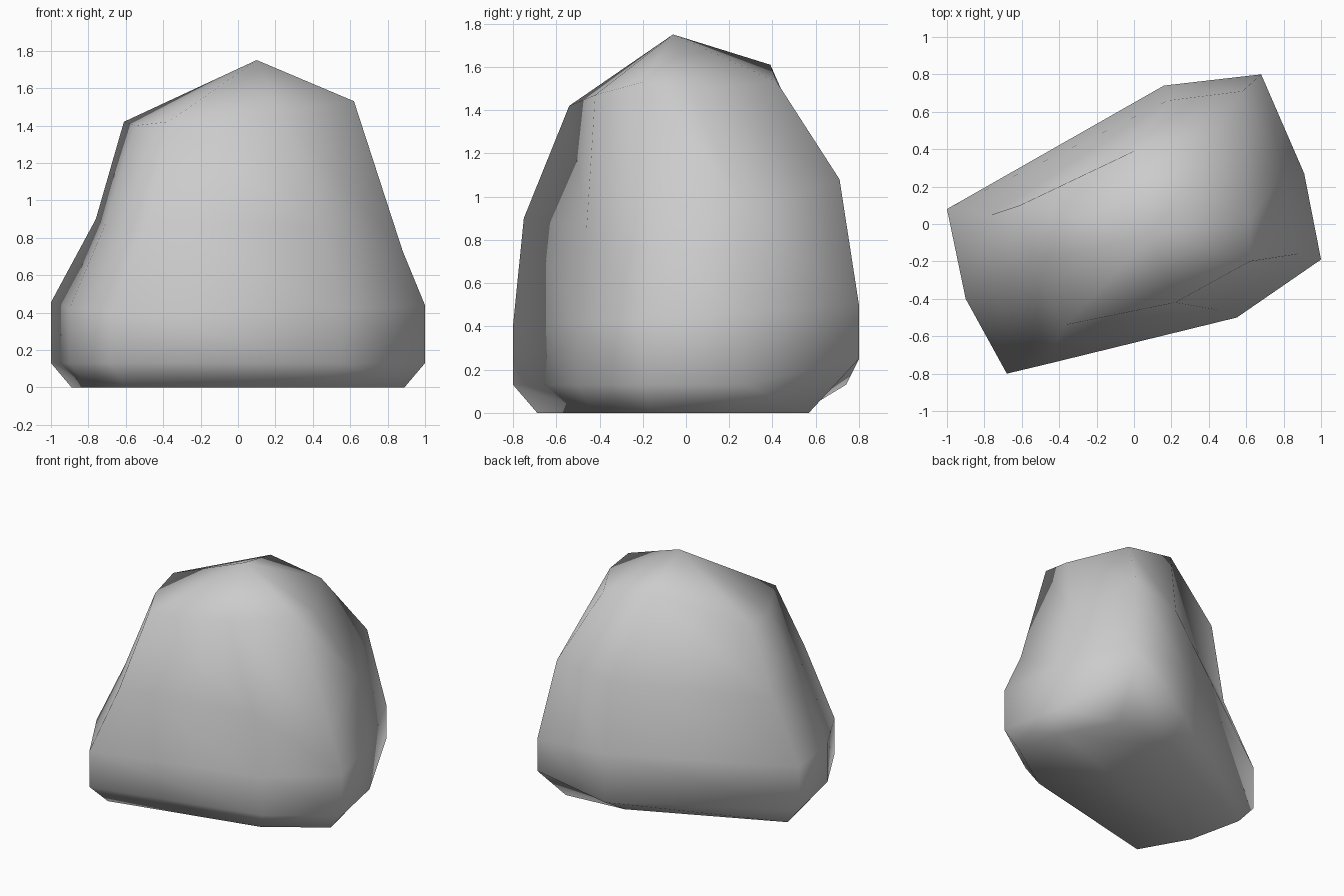
import bpy
import bmesh
from mathutils import Vector

old = bpy.data.objects.get("Cube")
if old:
    bpy.data.objects.remove(old, do_unlink=True)

# Plan outline of the boulder at its widest, clockwise from the left end
outline = [(-1, .08), (.16, .74), (.68, .8), (.91, .27),
           (1, -.19), (.55, -.5), (-.68, -.8), (-.9, -.4)]

# Irregular waist and shoulder rings, in the same order
waist = [(-.76, .05, .9), (.18, .66, 1), (.58, .71, 1.08), (.8, .27, .95),
         (.88, -.16, .73), (.45, -.46, .85), (-.47, -.75, .9), (-.71, -.33, .87)]
shoulder = [(-.61, .1, 1.42), (0, .39, 1.61), (.4, .42, 1.53), (.62, .02, 1.5),
            (.62, -.2, 1.53), (.22, -.42, 1.47), (-.37, -.54, 1.42), (-.55, -.2, 1.4)]
peak = (.1, -.06, 1.75)


def base_point(x, y):
    """The underside draws in, more strongly at the back."""
    return (x * .89, y * (.86 if y < 0 else .71), 0)


def foot_point(x, y):
    """Lower rim of the widest band, raised at the back corner."""
    return (x, y, .25 if y > .78 else .13)


def belly_point(x, y):
    """Upper rim of the widest band, rising gently towards the back."""
    return (x, y, .45 + y * .06)


rings = [[shape(x, y) for x, y in outline]
         for shape in (base_point, foot_point, belly_point)]
rings += [waist, shoulder]

# Loft the rings, then close the bottom and fan up to the peak
bm = bmesh.new()
loops = [[bm.verts.new(point) for point in ring] for ring in rings]
tip = bm.verts.new(peak)
count = len(outline)
bm.faces.new(loops[0])
for i in range(count):
    j = (i + 1) % count
    for lower, upper in zip(loops, loops[1:]):
        bm.faces.new((lower[i], lower[j], upper[j], upper[i]))
    bm.faces.new((loops[-1][i], loops[-1][j], tip))
bmesh.ops.recalc_face_normals(bm, faces=bm.faces)
for face in bm.faces:
    face.smooth = True

mesh = bpy.data.meshes.new("boulder")
bm.to_mesh(mesh)
bm.free()
boulder = bpy.data.objects.new("boulder", mesh)
bpy.context.collection.objects.link(boulder)

# Plain stone colour
stone = bpy.data.materials.new("stone_grey")
stone.use_nodes = True
colour = (.6, .6, .6, 1)
stone.diffuse_color = colour
stone.node_tree.nodes["Principled BSDF"].inputs["Base Color"].default_value = colour
mesh.materials.append(stone)
